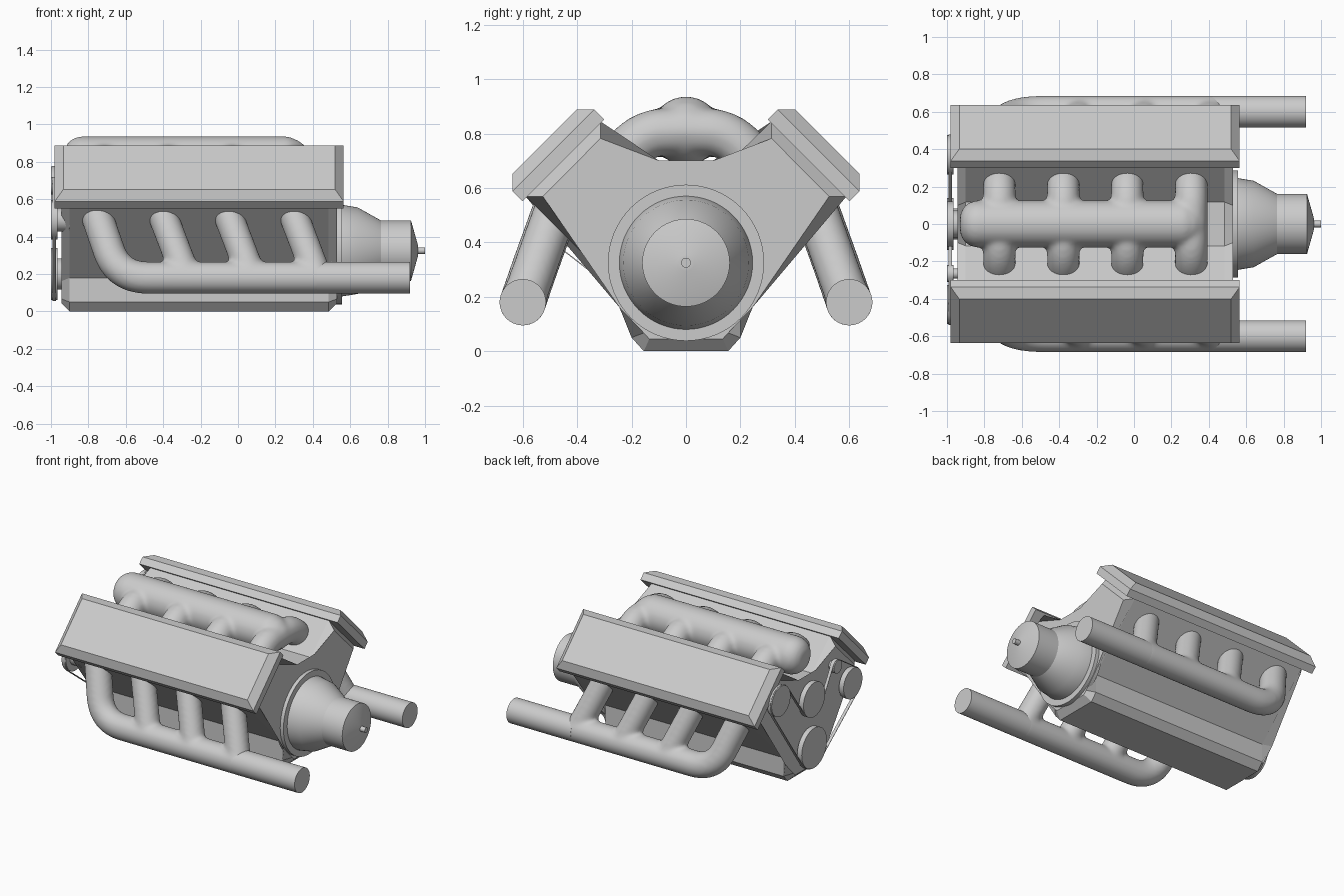
import bpy, bmesh, math
from mathutils import Vector

if "Cube" in bpy.data.objects:
    bpy.data.objects.remove(bpy.data.objects["Cube"])

metal = bpy.data.materials.new("plain_grey")
metal.use_nodes = True
GREY = (0.6, 0.6, 0.6, 1)
metal.diffuse_color = GREY
metal.node_tree.nodes["Principled BSDF"].inputs["Base Color"].default_value = GREY
R2 = math.sqrt(0.5)


def finish(bm, name, smooth=True):
    bmesh.ops.recalc_face_normals(bm, faces=bm.faces)
    me = bpy.data.meshes.new(name)
    bm.to_mesh(me)
    bm.free()
    me.materials.append(metal)
    ob = bpy.data.objects.new(name, me)
    bpy.context.collection.objects.link(ob)
    bpy.ops.object.select_all(action="DESELECT")
    ob.select_set(True)
    bpy.context.view_layer.objects.active = ob
    if smooth:
        bpy.ops.object.shade_smooth_by_angle(angle=math.radians(25))
    return ob


def skin_rings(bm, rings):
    for a, b in zip(rings, rings[1:]):
        n = len(a)
        for i in range(n):
            bm.faces.new((a[i], a[(i + 1) % n], b[(i + 1) % n], b[i]))
    bm.faces.new(rings[0])
    bm.faces.new(rings[-1])


def ring(bm, centre, axis, ref, r, n=48):
    u = axis.cross(ref).normalized()
    v = axis.cross(u).normalized()
    angles = [2 * math.pi * i / n for i in range(n)]
    return [bm.verts.new(centre + r * (u * math.cos(a) + v * math.sin(a))) for a in angles]


def tube(bm, points, r):
    """Round pipe swept along a path."""
    pts = [Vector(p) for p in points]
    start = pts[1] - pts[0]
    ref = Vector((1, 0, 0)) if abs(start.y) > abs(start.x) and abs(start.y) > abs(start.z) else Vector((0, 1, 0))
    rings = []
    for i, p in enumerate(pts):
        axis = pts[min(i + 1, len(pts) - 1)] - pts[max(i - 1, 0)]
        rings.append(ring(bm, p, axis.normalized(), ref, r))
    skin_rings(bm, rings)


def lathe(bm, profile, y, z):
    """Turn (x, radius) pairs about an axis along x."""
    skin_rings(bm, [ring(bm, Vector((x, y, z)), Vector((1, 0, 0)), Vector((0, 1, 0)), r, 64)
                    for x, r in profile])


def bend(a, b, c, steps=8):
    a, b, c = Vector(a), Vector(b), Vector(c)
    ts = [i / steps for i in range(steps + 1)]
    return [a * (1 - t) ** 2 + b * 2 * t * (1 - t) + c * t * t for t in ts]


def blend(ob, voxel):
    """Merge joined pipes into one casting with soft fillets."""
    rm = ob.modifiers.new("merge", "REMESH")
    rm.mode = "VOXEL"
    rm.voxel_size = voxel
    rm.use_smooth_shade = True
    sm = ob.modifiers.new("soften", "SMOOTH")
    sm.factor = 0.5
    sm.iterations = 8


# engine block with both banks and the oil pan, ends chamfered
half = [(0.155, 0), (0.2, 0.05), (0.2, 0.18), (0.59, 0.569), (0.315, 0.845), (0.117, 0.655)]
outline = half + [(-y, z) for y, z in reversed(half)]
bm = bmesh.new()
ends = [[bm.verts.new((x, y, z)) for y, z in outline] for x in (-0.945, 0.53)]
skin_rings(bm, ends)
rim = [e for e in bm.edges if abs(e.verts[0].co.x - e.verts[1].co.x) < 0.01]
bmesh.ops.bevel(bm, geom=rim, offset=0.045, segments=1, affect="EDGES")
finish(bm, "engine_block", smooth=False)

# valve covers, tilted boxes with chamfered tops
for side, label in ((1, "back"), (-1, "front")):
    bm = bmesh.new()
    bmesh.ops.create_cube(bm, size=1)
    for v in bm.verts:
        v.co = (v.co.x * 1.545 - 0.2075, v.co.y * 0.425 - 0.1775, v.co.z * 0.097 + 0.8635)
    top = [e for e in bm.edges if all(v.co.z > 0.9 for v in e.verts)]
    bmesh.ops.bevel(bm, geom=top, offset=0.046, segments=1, affect="EDGES")
    for v in bm.verts:
        t, s = v.co.y, v.co.z
        v.co.y, v.co.z = side * (s + t) * R2, (s - t) * R2
    finish(bm, label + "_valve_cover", smooth=False)

# exhaust manifolds
RUNNER_STEP = 0.35
for side, label in ((1, "back"), (-1, "front")):
    bm = bmesh.new()
    y = 0.6 * side
    first = [(-0.785, 0.45 * side, 0.6)]
    first += bend((-0.685, 0.555 * side, 0.31), (-0.635, y, 0.18), (-0.48, y, 0.18))
    tube(bm, first + [(0.45, y, 0.18)], 0.086)
    for i in range(1, 4):
        dx = i * RUNNER_STEP
        tube(bm, [(-0.785 + dx, 0.45 * side, 0.6), (-0.625 + dx, y, 0.18)], 0.08)
    blend(finish(bm, label + "_exhaust_manifold"), 0.014)
    bm = bmesh.new()
    lathe(bm, [(0.42, 0.085), (0.92, 0.085)], y, 0.18)
    finish(bm, label + "_exhaust_outlet")

# intake plenum with four pairs of runners
bm = bmesh.new()
lathe(bm, [(-0.93, 0.05), (-0.915, 0.085), (-0.89, 0.11), (-0.85, 0.126),
           (0.27, 0.126), (0.33, 0.1), (0.375, 0.06)], 0, 0.81)
for i in range(4):
    x = -0.72 + i * 0.342
    for side in (1, -1):
        path = [(x, 0, 0.81)]
        path += bend((x, 0.1 * side, 0.805), (x, 0.18 * side, 0.79), (x, 0.23 * side, 0.72))
        tube(bm, path + [(x, 0.29 * side, 0.64)], 0.087)
blend(finish(bm, "intake_manifold"), 0.014)

# bell housing, gearbox and output shaft
bm = bmesh.new()
lathe(bm, [(0.5, 0.287), (0.555, 0.287), (0.555, 0.245), (0.64, 0.231), (0.765, 0.161),
           (0.925, 0.161), (0.962, 0.03), (0.962, 0.018), (1.0, 0.018)], 0, 0.325)
finish(bm, "bell_housing")

# pulleys: (name, y, z, radius, belt side)
pulleys = [("crank_pulley", 0, 0.2, 0.14, 1), ("pump_pulley", 0.37, 0.67, 0.105, 1),
           ("fan_pulley", 0, 0.54, 0.12, -1), ("idler_pulley", -0.265, 0.67, 0.045, 1),
           ("alternator_pulley", -0.43, 0.49, 0.105, 1)]
for name, y, z, r, turn in pulleys:
    bm = bmesh.new()
    lathe(bm, [(-1.0, r), (-0.965, r), (-0.965, r * 0.6), (-0.9, r * 0.6)], y, z)
    finish(bm, name)

# drive belt: straight runs between tangent points, arcs round each pulley
normals = []
count = len(pulleys)
for i in range(count):
    a, b = pulleys[i], pulleys[(i + 1) % count]
    d = Vector((b[1] - a[1], b[2] - a[2]))
    k = (a[3] * a[4] - b[3] * b[4]) / d.length
    d.normalize()
    normals.append(d * k + Vector((d.y, -d.x)) * math.sqrt(1 - k * k))
loop = []
for i, (name, y, z, r, turn) in enumerate(pulleys):
    a0, a1 = (math.atan2(n.y, n.x) for n in (normals[i - 1], normals[i]))
    sweep = ((a1 - a0) * turn) % (2 * math.pi) * turn
    for j in range(9):
        a = a0 + sweep * j / 8
        n = Vector((math.cos(a), math.sin(a)))
        loop.append((Vector((y, z)) + n * r * turn, n))
bm = bmesh.new()
strips = []
for p, n in loop:
    corners = ((-0.993, 0), (-0.993, 0.004), (-0.972, 0.004), (-0.972, 0))
    strips.append([bm.verts.new((x, *(p + n * h))) for x, h in corners])
for a, b in zip(strips, strips[1:] + strips[:1]):
    for i in range(4):
        bm.faces.new((a[i], a[(i + 1) % 4], b[(i + 1) % 4], b[i]))
finish(bm, "drive_belt")
